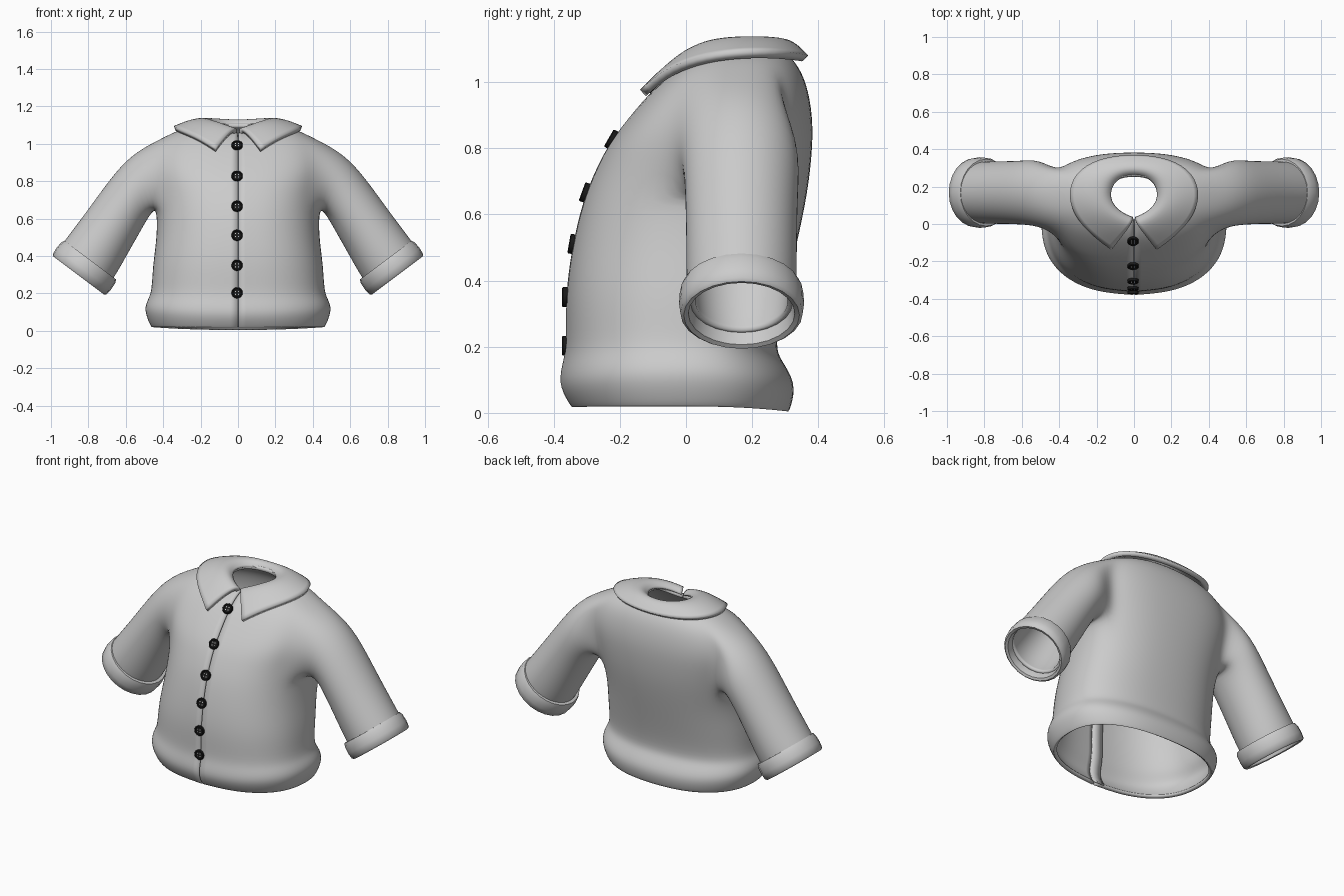
import bpy, bmesh, math
from mathutils import Vector, Matrix

if "Cube" in bpy.data.objects:
    bpy.data.objects.remove(bpy.data.objects["Cube"])


def make(name, verts, faces, subsurf=0, thick=0, offset=-1):
    me = bpy.data.meshes.new(name)
    me.from_pydata([tuple(v) for v in verts], [], faces)
    bm = bmesh.new()
    bm.from_mesh(me)
    bmesh.ops.delete(bm, geom=[v for v in bm.verts if not v.link_faces], context='VERTS')
    bm.to_mesh(me)
    bm.free()
    ob = bpy.data.objects.new(name, me)
    bpy.context.collection.objects.link(ob)
    for p in me.polygons:
        p.use_smooth = True
    if subsurf:
        m = ob.modifiers.new("smooth", 'SUBSURF')
        m.levels = m.render_levels = subsurf
        m.boundary_smooth = 'PRESERVE_CORNERS'
    if thick:
        m = ob.modifiers.new("cloth", 'SOLIDIFY')
        m.thickness = thick
        m.offset = offset
    return ob


def smooth_by_angle(ob, deg):
    bpy.ops.object.select_all(action='DESELECT')
    ob.select_set(True)
    bpy.context.view_layer.objects.active = ob
    bpy.ops.object.shade_smooth_by_angle(angle=math.radians(deg))


def spow(v, p=0.85):
    return math.copysign(abs(v) ** p, v)


# Body rings: front y, front z, back y, back z, half width, widest y, side z
RINGS = [
    (-.345, .018, .312, .004, .465, .00, .02),
    (-.355, .03, .32, .015, .477, .00, .035),
    (-.387, .09, .337, .09, .508, .00, .115),
    (-.37, .16, .29, .16, .485, .00, .17),
    (-.36, .21, .27, .20, .465, .00, .21),
    (-.365, .35, .30, .35, .46, .02, .35),
    (-.345, .50, .335, .50, .437, .06, .50),
    (-.312, .64, .365, .64, .437, .12, .645),
    (-.275, .73, .38, .75, .45, .15, .75),
    (-.235, .81, .387, .86, .47, .165, .86),
    (-.175, .89, .377, .95, .46, .165, .95),
    (-.115, .96, .357, 1.02, .41, .165, 1.03),
    (-.065, 1.01, .325, 1.07, .32, .165, 1.075),
    (-.01, 1.045, .29, 1.10, .22, .16, 1.10),
    (.03, 1.06, .26, 1.11, .135, .15, 1.11),
]
N, LOW, HIGH = 24, 7, 11        # segments, armhole bottom and top ring

# Body: an open loft, split down the front
verts, faces = [], []
for fy, fz, by, bz, hw, ym, sz in RINGS:
    for k in range(N + 1):
        a = math.tau * k / N
        c = math.cos(a)
        ey, ez = (fy, fz) if c > 0 else (by, bz)
        x = hw * spow(math.sin(a))
        if k in (0, N):
            x = .004 if k == 0 else -.004
        verts.append((x, ym + (ey - ym) * abs(spow(c)), sz + (ez - sz) * c * c))


def idx(i, k):
    return i * (N + 1) + k


for i in range(len(RINGS) - 1):
    for k in range(N):
        if LOW <= i < HIGH and (4 <= k < 8 or 16 <= k < 20):
            continue
        faces.append((idx(i, k), idx(i, k + 1), idx(i + 1, k + 1), idx(i + 1, k)))

# Sleeves grown from the armholes: top (x, z), bottom (x, z), y radius
SLEEVE = [
    (.57, .95, .455, .645, .182),
    (.69, .81, .525, .52, .174),
    (.80, .655, .59, .405, .171),
    (.925, .49, .657, .285, .171),
    (.965, .435, .695, .235, .165),
]
YC = .168
hole = [(LOW, k) for k in range(4, 8)] + [(i, 8) for i in range(LOW, HIGH)]
hole += [(HIGH, k) for k in range(8, 4, -1)] + [(i, 4) for i in range(HIGH, LOW, -1)]
for s in (1, -1):
    prev = [idx(i, k if s > 0 else N - k) for i, k in hole]
    for tx, tz, bx, bz, ry in SLEEVE:
        ring = []
        for j in range(16):
            a = math.radians(-135 + j * 22.5)
            t = .5 + .5 * math.sin(a)
            ring.append(len(verts))
            verts.append((s * (bx + (tx - bx) * t), YC + ry * math.cos(a), bz + (tz - bz) * t))
        for j in range(16):
            q = (prev[j], prev[(j + 1) % 16], ring[(j + 1) % 16], ring[j])
            faces.append(q if s > 0 else q[::-1])
        prev = ring
make("jacket_body", verts, faces, 2, .022)

# Under-flap behind the front opening
pv, pf = [], []
for fy, fz, *_ in RINGS[:-1]:
    pv += [(-.05, fy + .03, fz), (.02, fy + .028, fz)]
for i in range(len(RINGS) - 2):
    pf.append((2 * i, 2 * i + 1, 2 * i + 3, 2 * i + 2))
make("front_placket", pv, pf, 1, .008)

# Turned-up cuffs: closed profile (distance along sleeve, radius)
CUFF = [(0, .155), (0, .176), (.02, .184), (.06, .186), (.095, .182),
        (.103, .172), (.098, .158), (.05, .15)]
for s, side in ((1, "left"), (-1, "right")):
    cv, cf = [], []
    M, P = 24, len(CUFF)
    for d, r in CUFF:
        for j in range(M):
            a = math.tau * j / M
            h = r * .985 * math.sin(a)
            cv.append((s * (.79 + .6 * d + .8 * h), YC + (r + .003) * math.cos(a),
                       .378 - .8 * d + .6 * h))
    for i in range(P):
        for j in range(M):
            q = (i * M + j, i * M + (j + 1) % M,
                 (i + 1) % P * M + (j + 1) % M, (i + 1) % P * M + j)
            cf.append(q if s > 0 else q[::-1])
    smooth_by_angle(make(side + "_cuff", cv, cf), 50)

# Collar: half outlines from the front opening to the back centre
OUTER = [(.12, -.13, .967), (.21, -.065, 1.025), (.305, .03, 1.065), (.352, .15, 1.085),
         (.315, .27, 1.085), (.19, .345, 1.075), (0, .368, 1.07)]
FOLD = [(.014, .008, 1.085), (.075, .03, 1.105), (.14, .08, 1.125), (.17, .15, 1.132),
        (.15, .23, 1.132), (.085, .28, 1.128), (0, .29, 1.122)]
full = lambda h: h + [(-x, y, z) for x, y, z in h[-2::-1]]
inner = [(x * .82, .15 + (y - .15) * .86, z - .035) for x, y, z in FOLD]
middle = [tuple((Vector(a) + Vector(b)) / 2 + Vector((0, 0, .012))) for a, b in zip(OUTER, FOLD)]
rows = [full(r) for r in (OUTER, middle, FOLD, inner)]
W = len(rows[0])
cf = [(r * W + c, r * W + c + 1, (r + 1) * W + c + 1, (r + 1) * W + c)
      for r in range(3) for c in range(W - 1)]
make("collar", sum(rows, []), cf, 2, .026, 0)

# Buttons along the front edge
black = bpy.data.materials.new("button_black")
black.diffuse_color = (.01, .01, .01, 1)
black.use_nodes = True
black.node_tree.nodes["Principled BSDF"].inputs["Base Color"].default_value = black.diffuse_color
PROFILE = [(.03, .008), (.03, .014), (.027, .017), (.023, .016), (.021, .012)]
for n, (z, y, tilt) in enumerate([(.99, -.09, 42), (.825, -.222, 30), (.665, -.302, 20),
                                  (.51, -.341, 10), (.35, -.362, 1), (.203, -.362, 0)]):
    frame = Matrix.Translation((-.005, y, z)) @ Matrix.Rotation(math.radians(90 - tilt), 4, 'X')
    bv, bf = [], []
    for r, h in [(.03, 0)] + PROFILE:
        bv += [frame @ Vector((r * math.cos(math.tau * j / 16), r * math.sin(math.tau * j / 16), h - .004))
               for j in range(16)]
    R = len(PROFILE) + 1
    for i in range(R - 1):
        bf += [(i * 16 + j, i * 16 + (j + 1) % 16, (i + 1) * 16 + (j + 1) % 16, (i + 1) * 16 + j)
               for j in range(16)]
    bf += [tuple(range(15, -1, -1)), tuple(range((R - 1) * 16, R * 16))]
    ob = make(f"button_{n + 1}", bv, bf)
    ob.data.materials.append(black)
    smooth_by_angle(ob, 30)
    # Thread dots
    bm = bmesh.new()
    for u in (-1, 1):
        for v in (-1, 1):
            bmesh.ops.create_cone(bm, cap_ends=True, segments=8, radius1=.0035, radius2=.0035, depth=.004,
                                  matrix=frame @ Matrix.Translation((u * .008, v * .008, .007)))
    me = bpy.data.meshes.new("button_thread")
    bm.to_mesh(me)
    bm.free()
    bpy.context.collection.objects.link(bpy.data.objects.new(f"button_thread_{n + 1}", me))
